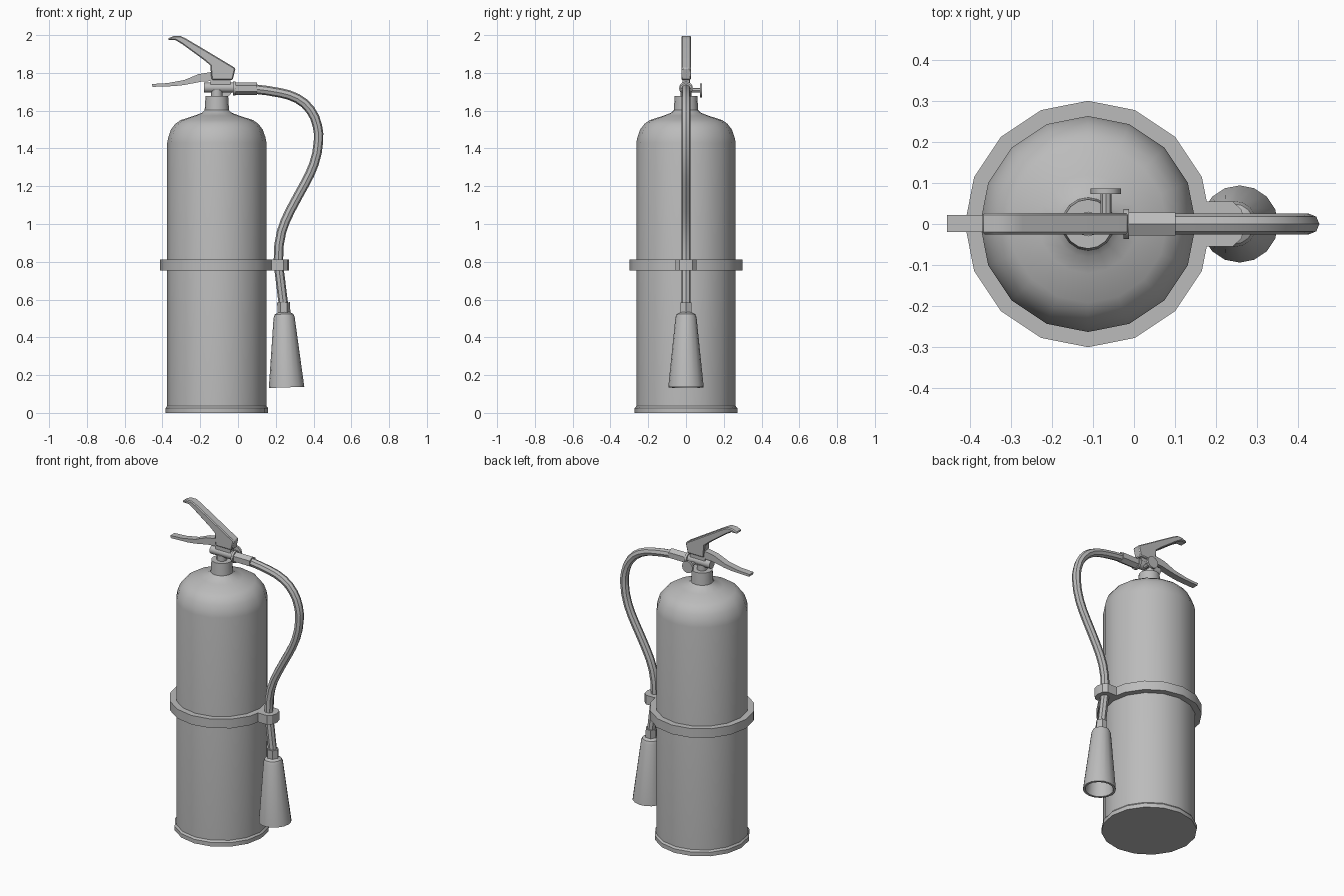
import bpy
import bmesh
from math import cos, sin, pi, radians
from mathutils import Matrix, Vector

cube = bpy.data.objects.get("Cube")
if cube:
    bpy.data.objects.remove(cube, do_unlink=True)

grey = bpy.data.materials.new("plain_grey")
grey.use_nodes = True
grey.diffuse_color = (0.5, 0.5, 0.5, 1)
grey.node_tree.nodes["Principled BSDF"].inputs["Base Color"].default_value = (0.5, 0.5, 0.5, 1)

AXIS_X = -0.112                      # centre line of the tank
ALONG_X = Matrix.Rotation(pi / 2, 4, "Y")
ALONG_Y = Matrix.Rotation(-pi / 2, 4, "X")


def smooth(ob):
    bpy.ops.object.select_all(action="DESELECT")
    ob.select_set(True)
    bpy.context.view_layer.objects.active = ob
    bpy.ops.object.shade_smooth_by_angle(angle=radians(32))


def finish(name, bm):
    bmesh.ops.recalc_face_normals(bm, faces=bm.faces)
    mesh = bpy.data.meshes.new(name)
    bm.to_mesh(mesh)
    bm.free()
    mesh.materials.append(grey)
    ob = bpy.data.objects.new(name, mesh)
    bpy.context.collection.objects.link(ob)
    smooth(ob)
    return ob


def lathe(name, profile, sides=16, place=(AXIS_X, 0, 0), turn=Matrix(), ring=False, start=0):
    """Spin (radius, height) points; cap the ends, or join them into a ring."""
    bm = bmesh.new()
    matrix = Matrix.Translation(place) @ turn
    loops = []
    for r, h in profile:
        angles = [start + 2 * pi * i / sides for i in range(sides)]
        loops.append([bm.verts.new(matrix @ Vector((r * cos(a), r * sin(a), h))) for a in angles])
    pairs = list(zip(loops, loops[1:]))
    if ring:
        pairs.append((loops[-1], loops[0]))
    else:
        bm.faces.new(loops[0])
        bm.faces.new(loops[-1])
    for low, high in pairs:
        for i in range(sides):
            j = (i + 1) % sides
            bm.faces.new((low[i], low[j], high[j], high[i]))
    return finish(name, bm)


def rod(name, radius, length, place, turn, sides=12, start=0):
    return lathe(name, [(radius, 0), (radius, length)], sides, place, turn, start=start)


def plate(name, outline, low, high, upright=True, bevel=0):
    """Extrude an outline: side silhouette if upright, otherwise a plan shape."""
    bm = bmesh.new()
    place = (lambda a, b, d: (a, d, b)) if upright else (lambda a, b, d: (a, b, d))
    face = bm.faces.new([bm.verts.new(place(a, b, low)) for a, b in outline])
    out = bmesh.ops.extrude_face_region(bm, geom=[face])
    moved = [v for v in out["geom"] if isinstance(v, bmesh.types.BMVert)]
    bmesh.ops.translate(bm, verts=moved, vec=place(0, 0, high - low))
    ob = finish(name, bm)
    if bevel:
        mod = ob.modifiers.new("edge_chamfer", "BEVEL")
        mod.width = bevel
        mod.segments = 1
        mod.limit_method = "ANGLE"
        mod.angle_limit = radians(60)
    return ob


# Tank with domed shoulder and neck
lathe("tank", [(0.263, 0.03), (0.263, 1.43), (0.257, 1.46), (0.243, 1.5), (0.22, 1.53),
               (0.192, 1.55), (0.12, 1.573), (0.08, 1.588), (0.062, 1.605)])
lathe("base_rim", [(0.272, 0), (0.272, 0.025), (0.263, 0.036)])
lathe("neck_collar", [(0.065, 1.595), (0.06, 1.677)])
lathe("valve_stem", [(0.03, 1.67), (0.03, 1.71)], 12)

# Strap round the tank with a hose clip
lathe("strap", [(0.26, 0.755), (0.3, 0.755), (0.3, 0.812), (0.26, 0.812)], ring=True)
clip = [(0.13, -0.055), (0.24, -0.055), (0.262, -0.035), (0.27, 0)]
plate("hose_clip", clip + [(x, -y) for x, y in reversed(clip[:-1])], 0.755, 0.812, upright=False)

# Valve body, flange and hose coupling
rod("valve_body", 0.026, 0.16, (-0.18, 0, 1.722), ALONG_X)
rod("valve_flange", 0.037, 0.014, (-0.026, 0, 1.718), ALONG_X)
rod("hose_coupling", 0.033, 0.115, (-0.014, 0, 1.717), ALONG_X, 6)
plate("lever_mount", [(-0.145, 1.735), (-0.04, 1.735), (-0.04, 1.775), (-0.145, 1.775)], -0.018, 0.018)

# Pressure gauge at the back
rod("gauge_stem", 0.013, 0.075, (-0.068, 0, 1.708), ALONG_Y, 8)
rod("gauge_dial", 0.037, 0.013, (-0.069, 0.073, 1.708), ALONG_Y, 12)

# Levers
plate("upper_lever", [(-0.372, 1.982), (-0.341, 1.995), (-0.305, 1.996), (-0.272, 1.98),
                      (-0.013, 1.825), (-0.028, 1.763), (-0.14, 1.763), (-0.147, 1.84),
                      (-0.18, 1.868), (-0.295, 1.952), (-0.33, 1.973), (-0.367, 1.974)],
      -0.025, 0.027, bevel=0.007)
plate("lower_lever", [(-0.456, 1.741), (-0.373, 1.746), (-0.285, 1.762), (-0.21, 1.793),
                      (-0.145, 1.804), (-0.03, 1.804), (-0.034, 1.762), (-0.19, 1.754),
                      (-0.285, 1.736), (-0.335, 1.73), (-0.452, 1.726)], -0.019, 0.022)

# Hose
path = [(0.09, 1.714), (0.22, 1.695), (0.315, 1.664), (0.384, 1.603), (0.42, 1.52),
        (0.426, 1.44), (0.402, 1.317), (0.352, 1.21), (0.278, 1.074), (0.23, 0.958),
        (0.214, 0.815), (0.225, 0.7), (0.241, 0.57)]
curve = bpy.data.curves.new("hose", "CURVE")
curve.dimensions = "3D"
curve.bevel_depth = 0.025
curve.bevel_resolution = 2
curve.resolution_u = 2
curve.use_fill_caps = True
spline = curve.splines.new("BEZIER")
spline.bezier_points.add(len(path) - 1)
for point, (x, z) in zip(spline.bezier_points, path):
    point.co = (x, 0, z)
    point.handle_left_type = point.handle_right_type = "AUTO"
curve.materials.append(grey)
hose = bpy.data.objects.new("hose", curve)
bpy.context.collection.objects.link(hose)
bpy.ops.object.select_all(action="DESELECT")
hose.select_set(True)
bpy.context.view_layer.objects.active = hose
bpy.ops.object.convert(target="MESH")
smooth(bpy.context.view_layer.objects.active)

# Discharge horn, hollow and slightly tilted, hung from a hex nut
tip = (0.257, 0, 0.135)
tilt = Matrix.Rotation(radians(-2), 4, "Y")
lathe("horn", [(0.094, 0), (0.056, 0.37), (0.049, 0.388), (0.03, 0.398),
               (0.03, 0.37), (0.046, 0.355), (0.08, 0)], 16, tip, tilt, ring=True)
rod("horn_nut", 0.034, 0.09, Vector(tip) + tilt @ Vector((0, 0, 0.36)), tilt, 6)
